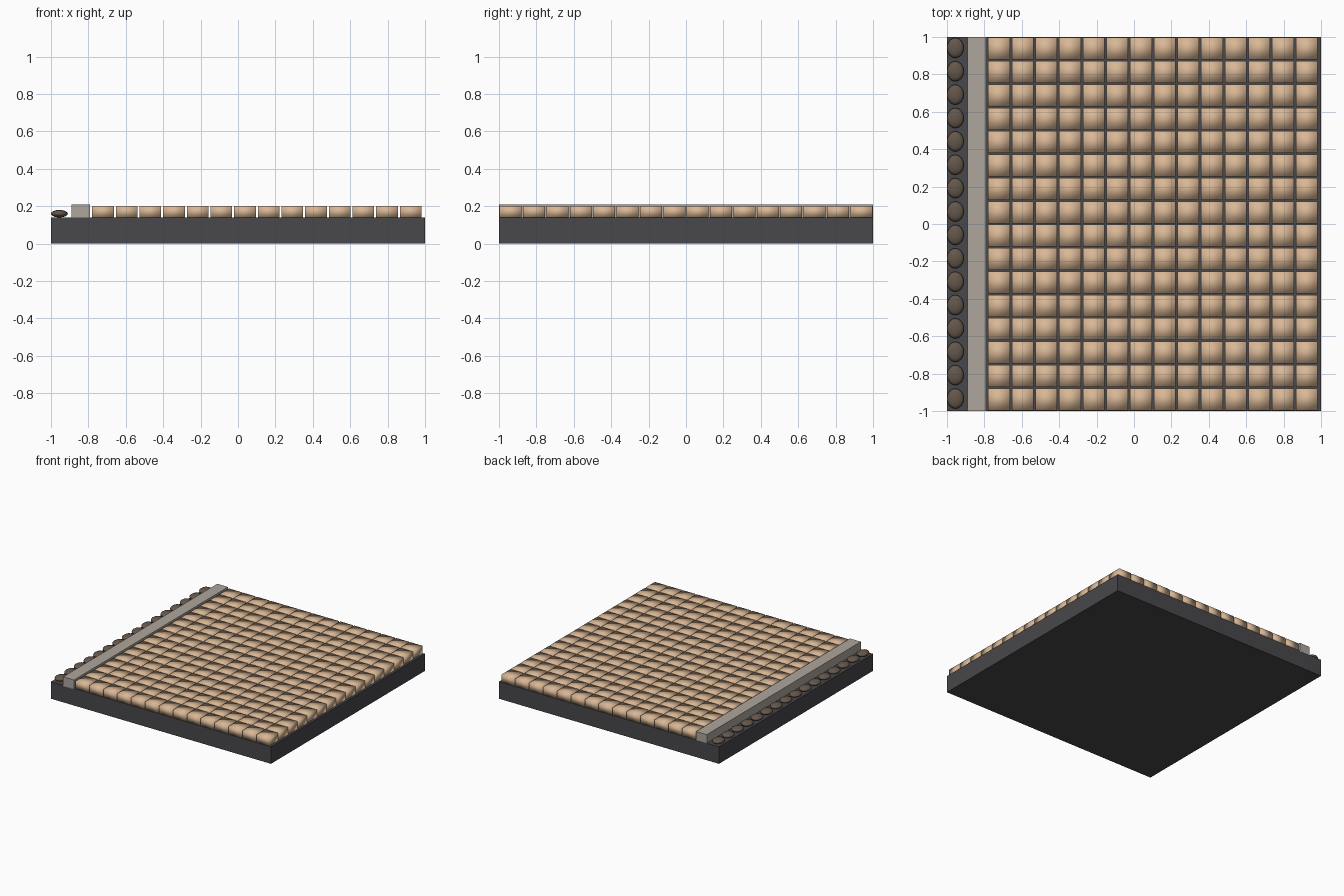
import bpy, bmesh
from mathutils import Matrix, Vector

if "Cube" in bpy.data.objects:
    bpy.data.objects.remove(bpy.data.objects["Cube"])


def material(name, rgb):
    m = bpy.data.materials.new(name)
    m.diffuse_color = (*rgb, 1)
    m.use_nodes = True
    m.node_tree.nodes["Principled BSDF"].inputs["Base Color"].default_value = m.diffuse_color
    return m


def finish(bm, name, mat, smooth=False):
    mesh = bpy.data.meshes.new(name)
    bm.to_mesh(mesh)
    bm.free()
    for p in mesh.polygons:
        p.use_smooth = smooth
    mesh.materials.append(mat)
    ob = bpy.data.objects.new(name, mesh)
    bpy.context.collection.objects.link(ob)
    return ob


def placed(center, size):
    return Matrix.Translation(Vector(center)) @ Matrix.Diagonal((*size, 1))


asphalt = material("asphalt", (0.065, 0.065, 0.07))
sandstone = material("sandstone", (0.69, 0.47, 0.30))
concrete = material("concrete", (0.42, 0.38, 0.34))
cobble = material("cobble", (0.13, 0.095, 0.07))

ROWS, COLS = 16, 14
row_y = [-0.9375 + 0.125 * r for r in range(ROWS)]

# Ground slab
bm = bmesh.new()
bmesh.ops.create_cube(bm, size=1, matrix=placed((0, 0, 0.07), (2, 2, 0.14)))
finish(bm, "base_slab", asphalt)

# Kerb strip
bm = bmesh.new()
bmesh.ops.create_cube(bm, size=1, matrix=placed((-0.84, 0, 0.172), (0.098, 2, 0.076)))
finish(bm, "kerb", concrete)

# Grid of softly shaded paving blocks
bm = bmesh.new()
for y in row_y:
    for c in range(COLS):
        x = -0.7215 + 0.1265 * c
        bmesh.ops.create_cube(bm, size=1, matrix=placed((x, y, 0.17), (0.116, 0.118, 0.064)))
finish(bm, "paving_blocks", sandstone, smooth=True)

# Row of flattened cobbles along the gutter
bm = bmesh.new()
for y in row_y:
    bmesh.ops.create_uvsphere(bm, u_segments=16, v_segments=8, radius=1,
                              matrix=placed((-0.955, y + 0.004, 0.16), (0.045, 0.054, 0.02)))
finish(bm, "gutter_cobbles", cobble, smooth=True)
